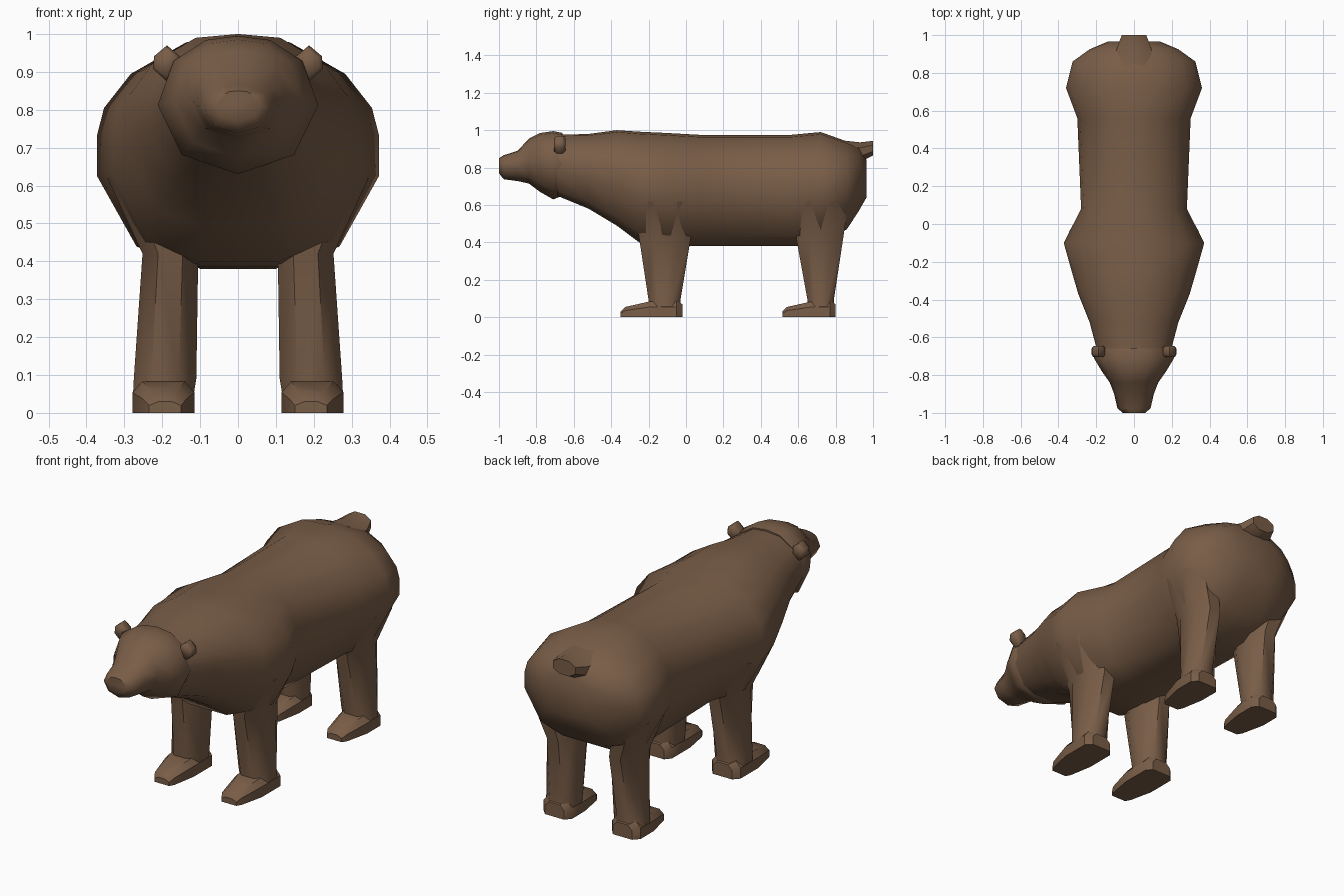
import bpy, bmesh, math

if "Cube" in bpy.data.objects:
    bpy.data.objects.remove(bpy.data.objects["Cube"])

fur = bpy.data.materials.new("brown fur")
fur.diffuse_color = (0.19, 0.109, 0.063, 1)
fur.use_nodes = True
fur.node_tree.nodes["Principled BSDF"].inputs["Base Color"].default_value = fur.diffuse_color


def loft(name, rings, angle=50):
    """Skin a list of equal-length point rings and cap both ends."""
    bm = bmesh.new()
    vs = [[bm.verts.new(p) for p in r] for r in rings]
    n = len(vs[0])
    for a, b in zip(vs, vs[1:]):
        for i in range(n):
            j = (i + 1) % n
            bm.faces.new((a[i], a[j], b[j], b[i]))
    bm.faces.new(vs[0])
    bm.faces.new(vs[-1][::-1])
    bmesh.ops.recalc_face_normals(bm, faces=bm.faces)
    me = bpy.data.meshes.new(name)
    bm.to_mesh(me)
    bm.free()
    me.materials.append(fur)
    ob = bpy.data.objects.new(name, me)
    bpy.context.collection.objects.link(ob)
    bpy.ops.object.select_all(action='DESELECT')
    ob.select_set(True)
    bpy.context.view_layer.objects.active = ob
    bpy.ops.object.shade_smooth_by_angle(angle=math.radians(angle))
    return ob


def section(half, y, hw, zb, zt):
    """Symmetric upright ring from a normalised right-half outline."""
    full = half + [(-u, v) for u, v in reversed(half) if u > 0]
    return [(u * hw, y, zb + v * (zt - zb)) for u, v in full]


def oct_ring(a0, a1, b0, b1, c=0.28):
    """Chamfered rectangle in two coordinates."""
    da, db = (a1 - a0) * c, (b1 - b0) * c
    return [(a0 + da, b0), (a1 - da, b0), (a1, b0 + db), (a1, b1 - db),
            (a1 - da, b1), (a0 + da, b1), (a0, b1 - db), (a0, b0 + db)]


# torso with neck, shoulders, waist and rump
torso = [(0, 1), (0.38, 0.98), (0.76, 0.85), (0.95, 0.7), (1, 0.58),
         (1, 0.4), (0.72, 0.09), (0.33, 0), (0, 0)]
loft("body", [section(torso, *s) for s in [
    (-0.69, 0.19, 0.65, 0.975), (-0.52, 0.235, 0.58, 0.98),
    (-0.37, 0.295, 0.49, 1.0), (-0.25, 0.33, 0.40, 0.992),
    (-0.10, 0.372, 0.385, 0.985), (0.08, 0.28, 0.38, 0.975),
    (0.56, 0.30, 0.38, 0.975), (0.72, 0.36, 0.39, 0.99),
    (0.86, 0.325, 0.47, 0.94), (0.925, 0.235, 0.57, 0.91),
    (0.965, 0.14, 0.64, 0.84)]])

# head tapering to the muzzle
skull = [(0, 1), (0.4, 0.97), (0.8, 0.82), (1, 0.5), (0.7, 0.14), (0, 0)]
loft("head", [section(skull, *s) for s in [
    (-1.0, 0.06, 0.77, 0.85), (-0.975, 0.088, 0.738, 0.866),
    (-0.90, 0.105, 0.728, 0.89), (-0.84, 0.128, 0.715, 0.955),
    (-0.78, 0.17, 0.67, 0.985), (-0.71, 0.212, 0.63, 0.995),
    (-0.66, 0.195, 0.65, 0.985)]])

# stubby tail
loft("tail", [[(x, y, z) for x, z in oct_ring(-w, w, z0, z1)]
              for y, w, z0, z1 in [(0.84, 0.12, 0.84, 0.945),
                                   (0.93, 0.09, 0.83, 0.935),
                                   (1.0, 0.065, 0.865, 0.943)]])


def leg(name, s, columns):
    """Upright leg: rows of z, x inner, x outer, y front, y back."""
    loft(name, [[(s * x, y, z) for x, y in oct_ring(x0, x1, y0, y1)]
                for z, x0, x1, y0, y1 in columns])


def foot(name, s, y0, y1):
    """Flat paw with a narrower sloping toe end."""
    rows = [(y0, 0.15, 0.235, 0.03), (y0 + 0.025, 0.137, 0.25, 0.055),
            (y0 + 0.15, 0.115, 0.278, 0.083), (y1 - 0.03, 0.115, 0.278, 0.085),
            (y1, 0.14, 0.25, 0.07)]
    loft(name, [[(s * x, y, z) for x, z in
                 [(a, 0), (b, 0), (b, h * 0.65), (b - 0.025, h),
                  (a + 0.025, h), (a, h * 0.65)]]
                for y, a, b, h in rows], 40)


for s, side in ((1, "right"), (-1, "left")):
    leg("front_leg_" + side, s, [
        (0.03, 0.12, 0.278, -0.20, -0.022), (0.09, 0.11, 0.275, -0.20, -0.03),
        (0.42, 0.105, 0.252, -0.25, 0.025), (0.62, 0.14, 0.345, -0.28, 0.05)])
    foot("front_foot_" + side, s, -0.35, -0.02)
    leg("hind_leg_" + side, s, [
        (0.03, 0.12, 0.278, 0.65, 0.80), (0.09, 0.11, 0.275, 0.65, 0.79),
        (0.42, 0.105, 0.252, 0.59, 0.84), (0.62, 0.14, 0.335, 0.57, 0.87)])
    foot("hind_foot_" + side, s, 0.515, 0.80)
    # round ear leaning outwards
    ear = [(0.5, 0.0), (1, 0.35), (0.95, 0.7), (0.5, 1), (0.05, 0.7), (0, 0.35)]
    loft("ear_" + side, [[(s * (0.15 + 0.075 * (0.5 + (u - 0.5) * k)), y,
                           0.875 + 0.095 * (0.5 + (v - 0.5) * k)) for u, v in ear]
                         for y, k in [(-0.705, 0.75), (-0.69, 1),
                                      (-0.66, 1), (-0.645, 0.7)]], 60)
